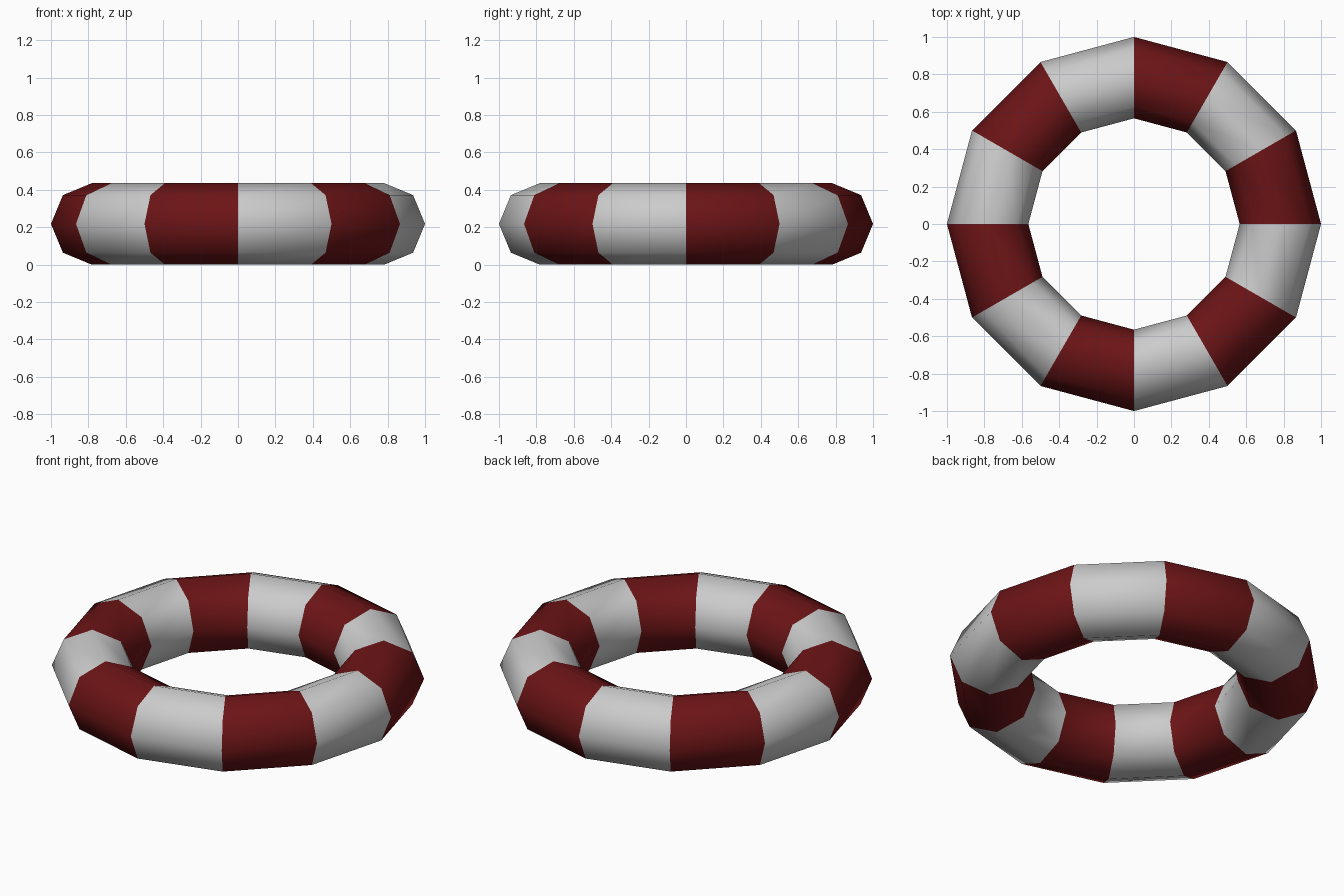
import bpy

if "Cube" in bpy.data.objects:
    bpy.data.objects.remove(bpy.data.objects["Cube"])

SEGMENTS, SIDES = 12, 8
TUBE = 0.2175

def material(name, rgb):
    m = bpy.data.materials.new(name)
    m.diffuse_color = (*rgb, 1)
    m.use_nodes = True
    m.node_tree.nodes["Principled BSDF"].inputs["Base Color"].default_value = m.diffuse_color
    return m

# Ring: low-poly torus resting on the ground
bpy.ops.mesh.primitive_torus_add(
    major_segments=SEGMENTS, minor_segments=SIDES,
    major_radius=1 - TUBE, minor_radius=TUBE, location=(0, 0, TUBE))
ring = bpy.context.object
ring.name = "striped_ring"
ring.data.materials.append(material("red", (0.15, 0.007, 0.008)))
ring.data.materials.append(material("white", (0.8, 0.8, 0.8)))

# Alternating stripes, one per segment around the ring
for face in ring.data.polygons:
    segment = min({v // SIDES for v in face.vertices})
    if {v // SIDES for v in face.vertices} == {0, SEGMENTS - 1}:
        segment = SEGMENTS - 1
    face.material_index = segment % 2

bpy.ops.object.shade_smooth()
